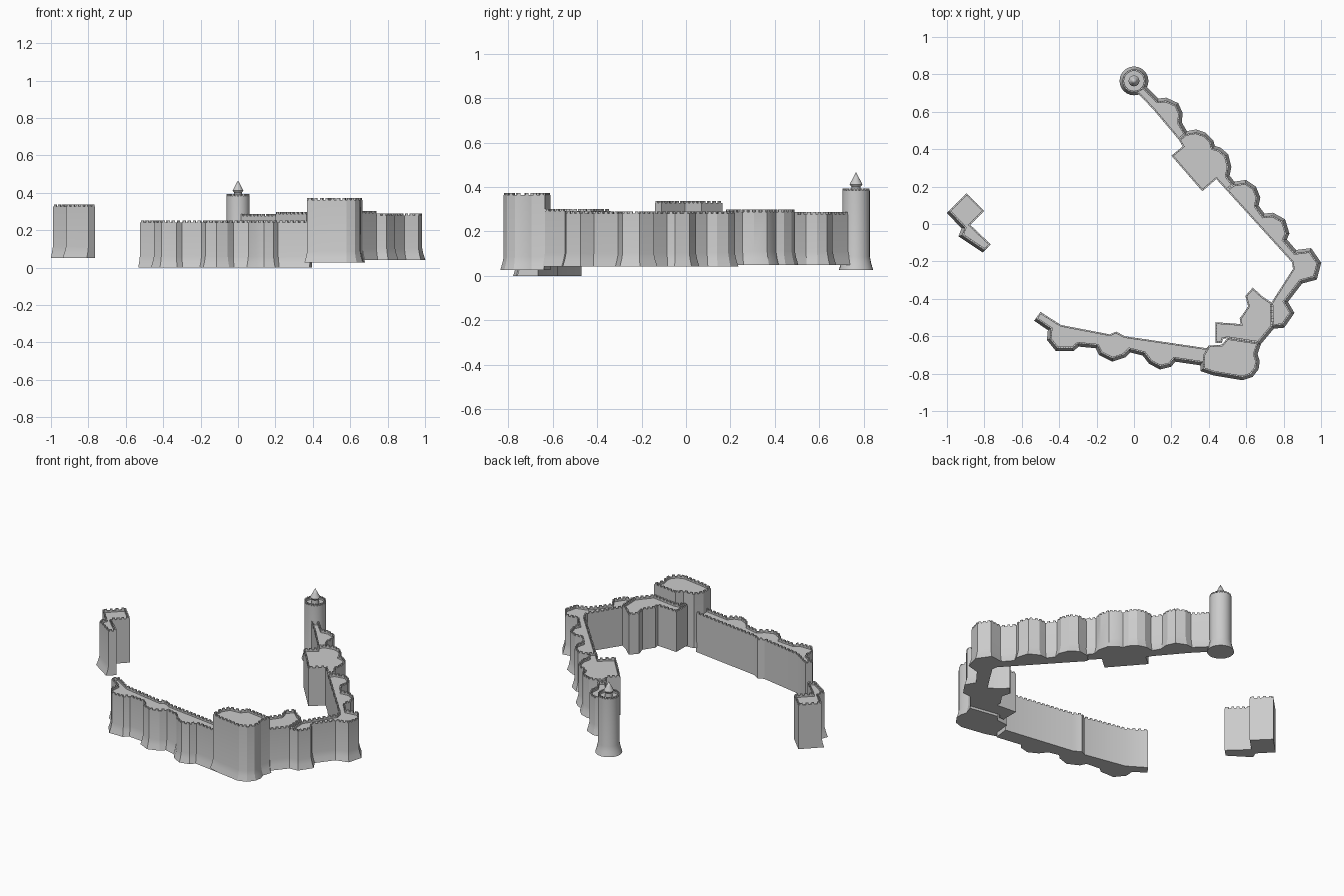
import bpy, bmesh, math
from mathutils import Vector, Matrix

cube = bpy.data.objects.get("Cube")
if cube:
    bpy.data.objects.remove(cube)

stone = bpy.data.materials.new("grey_stone")
stone.use_nodes = True
GREY = (0.6, 0.6, 0.6, 1)
stone.diffuse_color = GREY
stone.node_tree.nodes["Principled BSDF"].inputs["Base Color"].default_value = GREY

THICK = 0.009    # parapet thickness
MERLON = 0.01    # merlon height
STEP = 0.03      # merlon spacing


def finish(name, bm):
    bmesh.ops.recalc_face_normals(bm, faces=bm.faces)
    mesh = bpy.data.meshes.new(name)
    bm.to_mesh(mesh)
    bm.free()
    mesh.materials.append(stone)
    ob = bpy.data.objects.new(name, mesh)
    bpy.context.collection.objects.link(ob)
    bpy.ops.object.select_all(action="DESELECT")
    ob.select_set(True)
    bpy.context.view_layer.objects.active = ob
    bpy.ops.object.shade_smooth_by_angle(angle=math.radians(25))
    return ob


def side_normal(a, b):
    d = (b - a).normalized()
    return Vector((d.y, -d.x))


def miter(n1, n2):
    s = n1 + n2
    return s / max(s.length_squared / 2, 0.5)


def outline_normals(pts):
    n = len(pts)
    return [miter(side_normal(pts[i - 1], pts[i]),
                  side_normal(pts[i], pts[(i + 1) % n])) for i in range(n)]


def wall(name, outer, inner, bottom, top):
    """Masonry block: outer edge has a flared foot, the top a sunken walk."""
    outer = [Vector(p) for p in outer]
    inner = [Vector(p) for p in inner]
    pts = outer + inner
    area = sum(pts[i - 1].cross(pts[i]) for i in range(len(pts)))
    if area < 0:
        outer.reverse()
        inner.reverse()
        pts = outer + inner
    n = len(pts)
    normals = outline_normals(pts)

    # the foot spreads only along the outer run
    spread = list(normals)
    if inner:
        last = len(outer) - 1
        spread[0] = side_normal(outer[0], outer[1])
        spread[last] = side_normal(outer[last - 1], outer[last])
        for i in range(last + 1, n):
            spread[i] = Vector((0, 0))

    bm = bmesh.new()

    def ring(dirs, amount, z):
        return [bm.verts.new((*(p + d * amount), z)) for p, d in zip(pts, dirs)]

    rim = top - MERLON
    rings = [ring(spread, 0.015, bottom), ring(spread, 0.006, bottom + 0.03),
             ring(spread, 0, bottom + 0.06), ring(normals, 0, rim),
             ring(normals, -THICK, rim), ring(normals, -THICK, rim - 0.01)]
    for low, high in zip(rings, rings[1:]):
        for i in range(n):
            j = (i + 1) % n
            bm.faces.new((low[i], low[j], high[j], high[i]))
    bm.faces.new(rings[0][::-1])
    bm.faces.new(rings[-1])

    # merlons along every edge
    for i in range(n):
        a, b = pts[i], pts[(i + 1) % n]
        length = (b - a).length
        count = max(1, round(length / STEP))
        turn = Matrix.Rotation(math.atan2(b.y - a.y, b.x - a.x), 4, "Z")
        for k in range(count):
            c = a.lerp(b, (k + 0.5) / count) - side_normal(a, b) * THICK / 2
            place = Matrix.Translation((c.x, c.y, top - MERLON / 2)) @ turn
            size = Matrix.Diagonal((min(STEP, length) * 0.5, THICK, MERLON, 1))
            bmesh.ops.create_cube(bm, size=1, matrix=place @ size)
    return finish(name, bm)


# Round end tower with its pointed turret
centre = Vector((0, 0.765))
circle = [centre + 0.062 * Vector((math.cos(t * math.tau / 24), math.sin(t * math.tau / 24)))
          for t in range(24)]
wall("round_tower", circle, [], 0.027, 0.394)

bm = bmesh.new()
profile = [(0.022, 0.36), (0.02, 0.4), (0.029, 0.412), (0.014, 0.44), (0, 0.467)]
verts = [bm.verts.new((r, 0, z)) for r, z in profile]
edges = [bm.edges.new(pair) for pair in zip(verts, verts[1:])]
bmesh.ops.spin(bm, geom=verts + edges, cent=(0, 0, 0), axis=(0, 0, 1),
               angle=math.tau, steps=16)
bmesh.ops.remove_doubles(bm, verts=bm.verts, dist=0.0005)
spire = finish("turret_spire", bm)
spire.location = (0, centre.y, 0)

# Back wall with one bastion
wall("back_wall",
     [(.05, .73), (.125, .655), (.17, .66), (.225, .635), (.245, .59), (.24, .54), (.275, .48)],
     [(.24, .45), (.105, .61), (.01, .71)], 0.05, 0.287)

# Gatehouse: twin rounded bastions outside, square block inside
wall("gatehouse",
     [(.275, .48), (.33, .49), (.375, .475), (.41, .44), (.42, .405), (.455, .395),
      (.49, .365), (.505, .305), (.495, .255), (.53, .21)],
     [(.495, .18), (.44, .24), (.365, .175), (.2, .365), (.26, .415), (.24, .45)],
     0.05, 0.298)

# Side wall with bastions and the corner bastion
wall("side_wall",
     [(.53, .21), (.595, .22), (.64, .19), (.66, .14), (.65, .095), (.69, .04),
      (.74, .045), (.795, .015), (.815, -.05), (.8, -.085), (.86, -.155),
      (.94, -.145), (.985, -.21), (.965, -.285), (.89, -.305), (.805, -.415),
      (.84, -.475), (.795, -.54), (.74, -.545)],
     [(.735, -.42), (.85, -.24), (.845, -.205), (.495, .18)],
     0.042, 0.29)

# Inner keep beside the corner tower
wall("inner_keep",
     [(.74, -.545), (.665, -.635)],
     [(.5, -.61), (.475, -.615), (.47, -.635), (.435, -.635), (.435, -.525),
      (.57, -.535), (.565, -.505), (.58, -.485), (.61, -.44), (.595, -.385),
      (.635, -.34), (.69, -.39), (.735, -.42)],
     0.042, 0.302)

# Tall corner tower
wall("corner_tower",
     [(.665, -.635), (.645, -.695), (.657, -.735), (.652, -.77), (.625, -.805),
      (.58, -.82), (.43, -.795), (.37, -.775), (.37, -.7)],
     [(.4, -.65), (.47, -.645), (.5, -.61)],
     0.027, 0.373)

# Long front wall with three bastions
wall("front_wall",
     [(-.525, -.505), (-.445, -.56), (-.45, -.615), (-.41, -.665), (-.33, -.665),
      (-.3, -.64), (-.195, -.65), (-.175, -.69), (-.115, -.72), (-.055, -.7),
      (-.025, -.67), (.055, -.69), (.09, -.735), (.14, -.762), (.19, -.75),
      (.215, -.72), (.385, -.745)],
     [(.395, -.665), (-.05, -.6), (-.095, -.575), (-.13, -.59), (-.39, -.54), (-.5, -.47)],
     0, 0.252)

# Detached square tower with a wall stub
wall("detached_tower",
     [(-.99, .07), (-.905, -.02), (-.92, -.06), (-.8, -.14)],
     [(-.765, -.11), (-.875, -.005), (-.8, .07), (-.895, .165)],
     0.052, 0.337)
